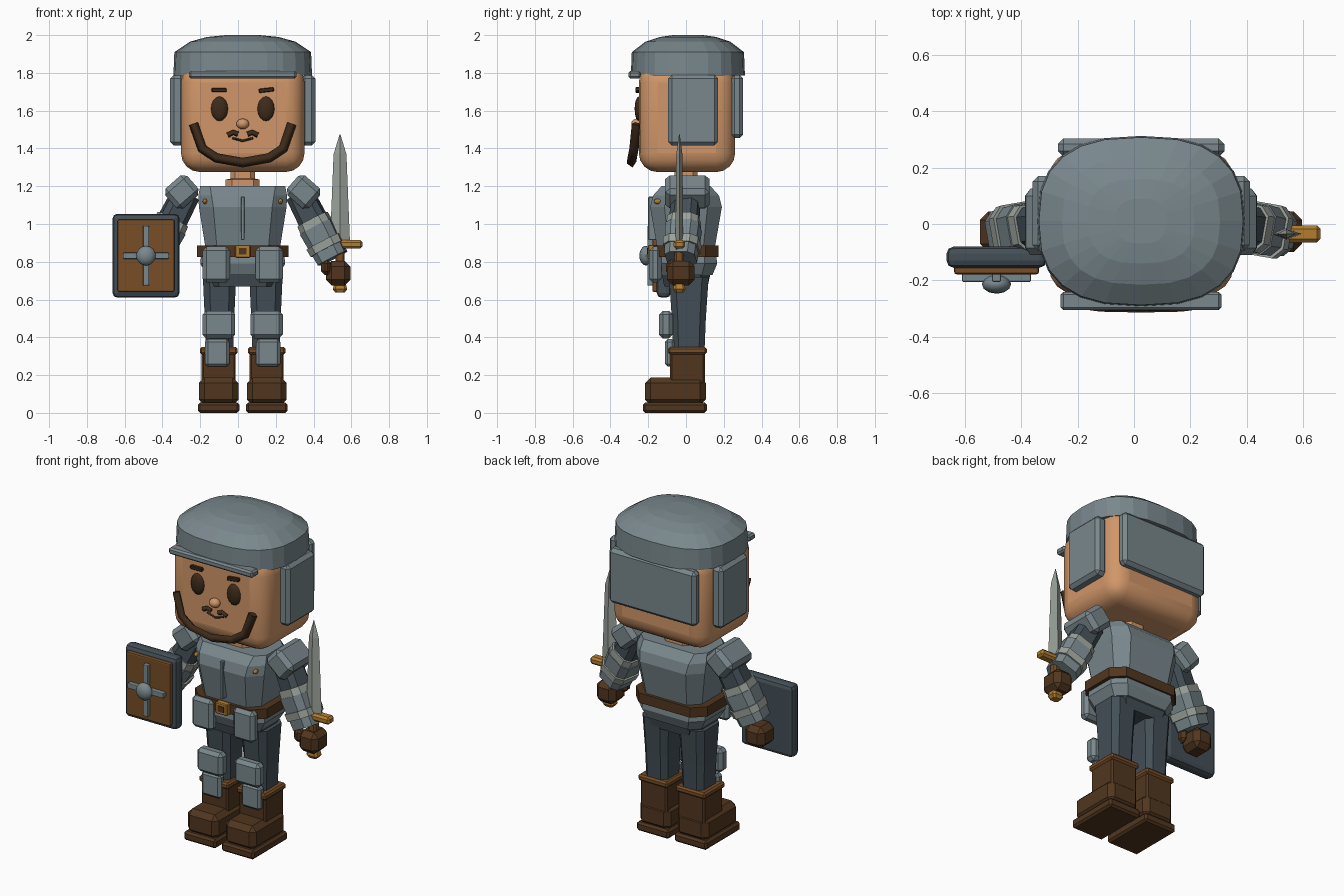
import bpy
import bmesh
import math
from mathutils import Vector, Matrix

old_cube = bpy.data.objects.get("Cube")
if old_cube:
    bpy.data.objects.remove(old_cube, do_unlink=True)

BODY_X = 0.025  # body symmetry line, shifted by the shield and sword


def material(name, red, green, blue):
    colour = [(value / 255) ** 2.2 for value in (red, green, blue)] + [1.0]
    mat = bpy.data.materials.new(name)
    mat.use_nodes = True
    mat.diffuse_color = colour
    shader = next(node for node in mat.node_tree.nodes if node.type == 'BSDF_PRINCIPLED')
    shader.inputs["Base Color"].default_value = colour
    return mat


steel = material("steel", 120, 134, 139)
dark_steel = material("dark slate", 69, 80, 87)
pale_steel = material("pale steel", 153, 160, 153)
skin = material("skin", 207, 149, 104)
leather = material("dark leather", 82, 57, 36)
tan = material("brown leather", 118, 78, 42)
gold = material("brass", 176, 124, 52)
hair = material("dark hair", 64, 47, 32)


def finish(bm, name, mat):
    bmesh.ops.recalc_face_normals(bm, faces=bm.faces)
    mesh = bpy.data.meshes.new(name)
    bm.to_mesh(mesh)
    bm.free()
    obj = bpy.data.objects.new(name, mesh)
    bpy.context.collection.objects.link(obj)
    mesh.materials.append(mat)
    return obj


def smooth(obj, angle=40):
    bpy.ops.object.select_all(action='DESELECT')
    obj.select_set(True)
    bpy.context.view_layer.objects.active = obj
    bpy.ops.object.shade_smooth_by_angle(angle=math.radians(angle))


def box(name, xs, ys, zs, mat, bevel=0.01, segments=1, tilt=0):
    """Bevelled box from its extents, tilted about its own centre."""
    bm = bmesh.new()
    size = [abs(pair[1] - pair[0]) for pair in (xs, ys, zs)]
    bmesh.ops.create_cube(bm, size=1, matrix=Matrix.Diagonal((*size, 1)))
    obj = finish(bm, name, mat)
    obj.location = [(pair[0] + pair[1]) / 2 for pair in (xs, ys, zs)]
    obj.rotation_euler.y = tilt
    if bevel:
        mod = obj.modifiers.new("soft_edges", 'BEVEL')
        mod.width, mod.segments = bevel, segments
    return obj


def body_box(name, half, ys, zs, mat, **options):
    return box(name, (BODY_X - half, BODY_X + half), ys, zs, mat, **options)


def side_box(name, side, xs, ys, zs, mat, **options):
    """Box placed by distance from the body symmetry line."""
    return box(name, [BODY_X + side * x for x in xs], ys, zs, mat, **options)


def chamfered(rx, ry):
    cut = 0.4 * min(rx, ry)
    quarter = [(rx, ry - cut), (rx - cut, ry)]
    upper = quarter + [(-x, y) for x, y in reversed(quarter)]
    return upper + [(-x, -y) for x, y in upper]


def rounded(rx, ry, sides=24, power=2.6):
    points = []
    for i in range(sides):
        c, s = (f(math.tau * i / sides) for f in (math.cos, math.sin))
        points.append((math.copysign(rx * abs(c) ** (2 / power), c),
                       math.copysign(ry * abs(s) ** (2 / power), s)))
    return points


def loft(name, rings, mat, outline=chamfered, centre=(BODY_X, 0)):
    """Skin a stack of (z, rx, ry) outlines and cap both ends."""
    bm = bmesh.new()
    loops = [[bm.verts.new((x, y, z)) for x, y in outline(rx, ry)] for z, rx, ry in rings]
    for low, high in zip(loops, loops[1:]):
        for i in range(len(low)):
            j = (i + 1) % len(low)
            bm.faces.new((low[i], low[j], high[j], high[i]))
    bm.faces.new(loops[0])
    bm.faces.new(loops[-1])
    obj = finish(bm, name, mat)
    obj.location = (*centre, 0)
    return obj


def limb(name, start, end, r0, r1, mat):
    axis = end - start
    obj = loft(name, [(0, r0, r0), (axis.length, r1, r1)], mat)
    obj.matrix_world = Matrix.Translation(start) @ axis.to_track_quat('Z', 'Y').to_matrix().to_4x4()


def ball(name, centre, radii, mat):
    bm = bmesh.new()
    bmesh.ops.create_uvsphere(bm, u_segments=12, v_segments=8, radius=1,
                              matrix=Matrix.Diagonal((*radii, 1)))
    obj = finish(bm, name, mat)
    obj.location = centre
    smooth(obj)


def strand(name, points, thickness, mat):
    """Square-section strip following a path."""
    curve = bpy.data.curves.new(name, 'CURVE')
    curve.dimensions = '3D'
    curve.bevel_depth, curve.bevel_resolution = thickness, 0
    curve.use_fill_caps = True
    spline = curve.splines.new('POLY')
    spline.points.add(len(points) - 1)
    for point, (x, y, z) in zip(spline.points, points):
        point.co = (BODY_X + x, y, z, 1)
    curve.materials.append(mat)
    obj = bpy.data.objects.new(name, curve)
    bpy.context.collection.objects.link(obj)
    bpy.ops.object.select_all(action='DESELECT')
    obj.select_set(True)
    bpy.context.view_layer.objects.active = obj
    bpy.ops.object.convert(target='MESH')


# Head, neck and helmet
smooth(body_box("head", 0.327, (-0.25, 0.26), (1.275, 1.85), skin, bevel=0.1, segments=4))
loft("neck", [(1.18, 0.09, 0.08), (1.235, 0.09, 0.08), (1.24, 0.065, 0.06), (1.3, 0.065, 0.06)], skin)
loft("helmet", [(1.785, 0.367, 0.302), (1.91, 0.362, 0.297), (1.965, 0.28, 0.225),
                (1.99, 0.19, 0.15), (2.0, 0.09, 0.08)], steel, rounded, (BODY_X, 0.01))
body_box("helmet_brow_band", 0.285, (-0.305, -0.24), (1.77, 1.81), steel)
body_box("helmet_neck_guard", 0.295, (0.238, 0.303), (1.455, 1.79), steel, bevel=0.02)

# Face
ball("nose", (BODY_X, -0.26, 1.53), (0.034, 0.03, 0.028), skin)
strand("mouth", [(-0.055, -0.255, 1.455), (0, -0.257, 1.44), (0.055, -0.255, 1.455)], 0.006, hair)
beard_half = [(0.26, -0.262, 1.53), (0.215, -0.275, 1.4), (0.14, -0.285, 1.35)]
strand("beard", [(-x, y, z) for x, y, z in beard_half] + [(0, -0.288, 1.325)] + beard_half[::-1],
       0.026, hair)

# Torso, belt and skirt
loft("breastplate", [(0.86, 0.195, 0.15), (1.09, 0.232, 0.19), (1.15, 0.235, 0.175),
                     (1.2, 0.225, 0.13)], steel)
body_box("breastplate_ridge", 0.01, (-0.2, -0.15), (0.915, 1.145), steel, bevel=0.004)
loft("belt", [(0.825, 0.243, 0.172), (0.885, 0.243, 0.172)], leather)
body_box("buckle", 0.04, (-0.2, -0.16), (0.82, 0.89), gold, bevel=0.005)
body_box("buckle_hole", 0.02, (-0.206, -0.199), (0.838, 0.872), leather, bevel=0)
loft("skirt", [(0.73, 0.19, 0.14), (0.79, 0.225, 0.165), (0.835, 0.22, 0.16)], steel)
loft("hips", [(0.67, 0.17, 0.115), (0.74, 0.195, 0.13)], dark_steel)

for side, label in ((1, "left"), (-1, "right")):
    # Face and helmet sides
    side_box(label + "_cheek_guard", side, (0.31, 0.385), (-0.095, 0.17), (1.415, 1.79), steel, bevel=0.02)
    ball(label + "_eye", (BODY_X + side * 0.123, -0.25, 1.61), (0.045, 0.022, 0.065), hair)
    side_box(label + "_eyebrow", side, (0.085, 0.165), (-0.268, -0.24), (1.698, 1.72), hair,
             bevel=0.004, tilt=-0.12 if side > 0 else 0)
    strand(label + "_moustache", [(side * 0.025, -0.26, 1.475), (side * 0.05, -0.26, 1.485),
                                  (side * 0.08, -0.26, 1.47)], 0.014, hair)
    ball(label + "_chest_rivet", (BODY_X + side * 0.2, -0.15, 1.12), (0.012, 0.02, 0.014), gold)

    # Arm with shoulder pad, elbow cuff and vambrace
    shoulder = Vector((BODY_X + side * 0.29, 0.005, 1.18))
    wrist = Vector((BODY_X + side * 0.49, -0.03, 0.79))
    side_box(label + "_shoulder_pad", side, (0.245, 0.4), (-0.11, 0.125), (1.1, 1.24), steel,
             bevel=0.025, tilt=side * 0.72)
    for part, t0, t1, r0, r1, mat in (("upper_arm", 0.05, 0.5, 0.07, 0.075, dark_steel),
                                      ("elbow_cuff", 0.4, 0.53, 0.083, 0.086, pale_steel),
                                      ("vambrace", 0.5, 0.93, 0.09, 0.08, steel),
                                      ("wrist_band", 0.7, 0.8, 0.095, 0.092, pale_steel)):
        limb(label + "_" + part, shoulder.lerp(wrist, t0), shoulder.lerp(wrist, t1), r0, r1, mat)
    side_box(label + "_hand", side, (0.44, 0.57), (-0.1, 0.045), (0.675, 0.805), leather, bevel=0.03)
    side_box(label + "_thumb", side, (0.415, 0.47), (-0.105, -0.04), (0.73, 0.81), leather, bevel=0.02)

    # Leg and its plates
    leg = (BODY_X + side * 0.123, 0.015)
    loft(label + "_leg", [(0.3, 0.072, 0.082), (0.5, 0.078, 0.09), (0.72, 0.088, 0.105)],
         dark_steel, centre=leg)
    side_box(label + "_tasset", side, (0.068, 0.212), (-0.195, -0.13), (0.69, 0.88), steel, bevel=0.02)
    side_box(label + "_knee_plate", side, (0.04, 0.213), (-0.143, -0.07), (0.395, 0.54), steel, bevel=0.02)
    side_box(label + "_shin_plate", side, (0.07, 0.2), (-0.112, -0.06), (0.245, 0.39), steel, bevel=0.015)

    # Boot
    side_box(label + "_boot_cuff", side, (0.027, 0.227), (-0.095, 0.11), (0.31, 0.348), tan)
    side_box(label + "_boot_shaft", side, (0.037, 0.217), (-0.085, 0.1), (0.12, 0.32), leather)
    side_box(label + "_boot_foot", side, (0.023, 0.232), (-0.217, 0.105), (0.04, 0.188), leather, bevel=0.03)
    side_box(label + "_boot_sole", side, (0.018, 0.238), (-0.228, 0.11), (0, 0.055), leather, bevel=0.012)

# Shield on the right arm
shield_x, shield_z = -0.487, 0.832


def shield_box(name, half_x, half_z, ys, mat, bevel):
    box(name, (shield_x - half_x, shield_x + half_x), ys,
        (shield_z - half_z, shield_z + half_z), mat, bevel=bevel, segments=2)


shield_box("shield_rim", 0.177, 0.222, (-0.155, -0.08), dark_steel, 0.025)
shield_box("shield_panel", 0.15, 0.192, (-0.178, -0.14), tan, 0.008)
shield_box("shield_upright", 0.016, 0.158, (-0.205, -0.17), steel, 0.005)
shield_box("shield_crossbar", 0.122, 0.016, (-0.205, -0.17), steel, 0.005)
ball("shield_boss", (shield_x, -0.213, shield_z), (0.052, 0.034, 0.052), steel)

# Sword in the left hand
sword = (0.54, -0.035)


def diamond(rx, ry):
    return [(rx, 0), (0, ry), (-rx, 0), (0, -ry)]


loft("sword_blade", [(0.9, 0.053, 0.021), (1.37, 0.034, 0.016), (1.475, 0.002, 0.002)],
     pale_steel, diamond, sword)
box("sword_guard", (0.42, 0.66), (-0.065, -0.005), (0.87, 0.915), gold, bevel=0.012)
loft("sword_grip", [(0.66, 0.025, 0.025), (0.88, 0.025, 0.025)], tan, centre=sword)
loft("sword_pommel", [(0.637, 0.025, 0.022), (0.655, 0.038, 0.032), (0.685, 0.03, 0.028)],
     gold, centre=sword)
